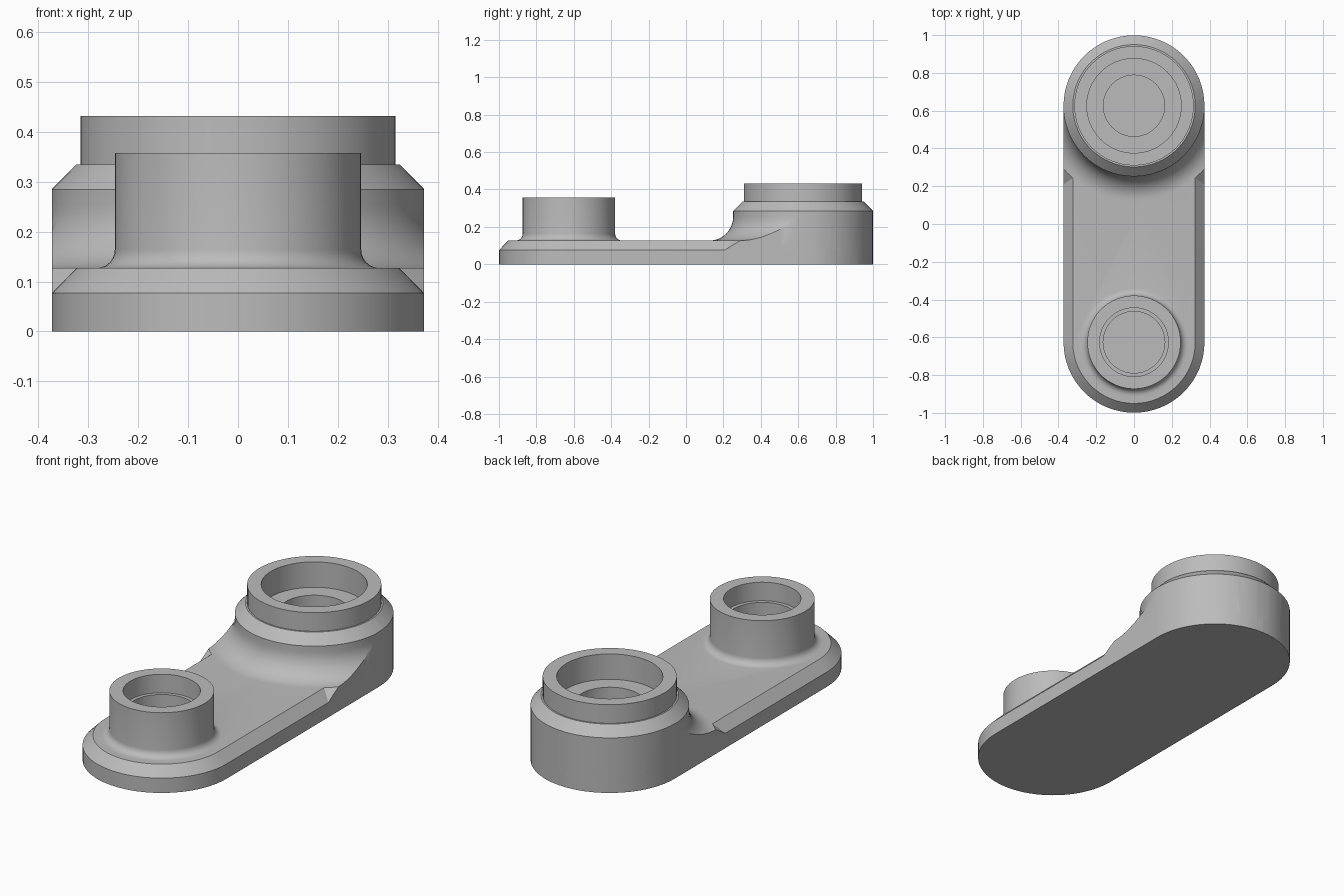
import bpy, bmesh
from math import sin, cos, pi, radians

cube = bpy.data.objects.get("Cube")
if cube:
    bpy.data.objects.remove(cube, do_unlink=True)

R = 0.373        # radius of the arm's rounded ends
CY = 0.626       # distance of each boss axis from the middle
PLATE = 0.127    # top of the plate
SEG = 64

metal = bpy.data.materials.new("grey metal")
metal.use_nodes = True
colour = (0.5, 0.5, 0.5, 1)
metal.diffuse_color = colour
metal.node_tree.nodes["Principled BSDF"].inputs["Base Color"].default_value = colour


def finish(name, bm):
    bmesh.ops.recalc_face_normals(bm, faces=bm.faces)
    mesh = bpy.data.meshes.new(name)
    bm.to_mesh(mesh)
    bm.free()
    mesh.materials.append(metal)
    obj = bpy.data.objects.new(name, mesh)
    bpy.context.collection.objects.link(obj)
    return obj


def slot_outline(r, z):
    half = SEG // 2
    pts = []
    for end in (1, -1):
        for i in range(half + 1):
            a = pi * i / half
            pts.append((end * r * cos(a), end * (CY + r * sin(a)), z))
    return pts


def slot_solid(name, levels):
    """Stack of rounded-end outlines, given as (radius, height)."""
    bm = bmesh.new()
    rings = [[bm.verts.new(p) for p in slot_outline(r, z)] for r, z in levels]
    n = len(rings[0])
    for low, high in zip(rings, rings[1:]):
        for i in range(n):
            j = (i + 1) % n
            bm.faces.new((low[i], low[j], high[j], high[i]))
    bm.faces.new(rings[0])
    bm.faces.new(rings[-1])
    return finish(name, bm)


def turned_solid(name, profile, y):
    """Solid of revolution; the profile starts and ends on the axis."""
    bm = bmesh.new()
    rings = []
    for r, z in profile:
        if r == 0:
            rings.append([bm.verts.new((0, y, z))] * SEG)
        else:
            rings.append([bm.verts.new((r * cos(2 * pi * i / SEG),
                                        y + r * sin(2 * pi * i / SEG), z))
                          for i in range(SEG)])
    for low, high in zip(rings, rings[1:]):
        for i in range(SEG):
            j = (i + 1) % SEG
            bm.faces.new(dict.fromkeys((low[i], low[j], high[j], high[i])))
    return finish(name, bm)


def fillet(r, size, steps):
    """Concave curve from the plate top up to the boss wall of radius r."""
    arc = [pi / 2 * i / steps for i in range(steps + 1)]
    return [(r + size * (1 - sin(a)), PLATE + size * (1 - cos(a))) for a in arc]


def combine(target, other, operation):
    mod = target.modifiers.new(operation.lower(), 'BOOLEAN')
    mod.operation = operation
    mod.solver = 'EXACT'
    mod.object = other
    bpy.ops.object.select_all(action='DESELECT')
    bpy.context.view_layer.objects.active = target
    target.select_set(True)
    bpy.ops.object.modifier_apply(modifier=mod.name)
    bpy.data.objects.remove(other, do_unlink=True)


# Chamfered plate
arm = slot_solid("crank_arm", [(R, 0), (R, 0.077), (R - 0.049, PLATE)])

# Large boss with wide fillet, shoulder, collar and stepped bore
large = turned_solid("large_boss", [(0, 0), (0.56, 0), (0.56, 0.077)]
                     + fillet(R + 0.001, 0.127, 12)
                     + [(R + 0.001, 0.285), (0.324, 0.335), (0.316, 0.335),
                        (0.316, 0.432), (0.25, 0.432), (0.25, 0.30),
                        (0.162, 0.30), (0.162, 0.15), (0, 0.15)], CY)
combine(large, slot_solid("outline_trim", [(R, 0), (R, 0.6)]), 'INTERSECT')

# Small boss with narrow fillet and stepped bore
small = turned_solid("small_boss", [(0, 0.04), (0.284, 0.04)]
                     + fillet(0.247, 0.037, 6)
                     + [(0.247, 0.358), (0.182, 0.358), (0.182, 0.262),
                        (0.163, 0.262), (0.163, 0.15), (0, 0.15)], -CY)

combine(arm, large, 'UNION')
combine(arm, small, 'UNION')
bpy.ops.object.shade_smooth_by_angle(angle=radians(25))
